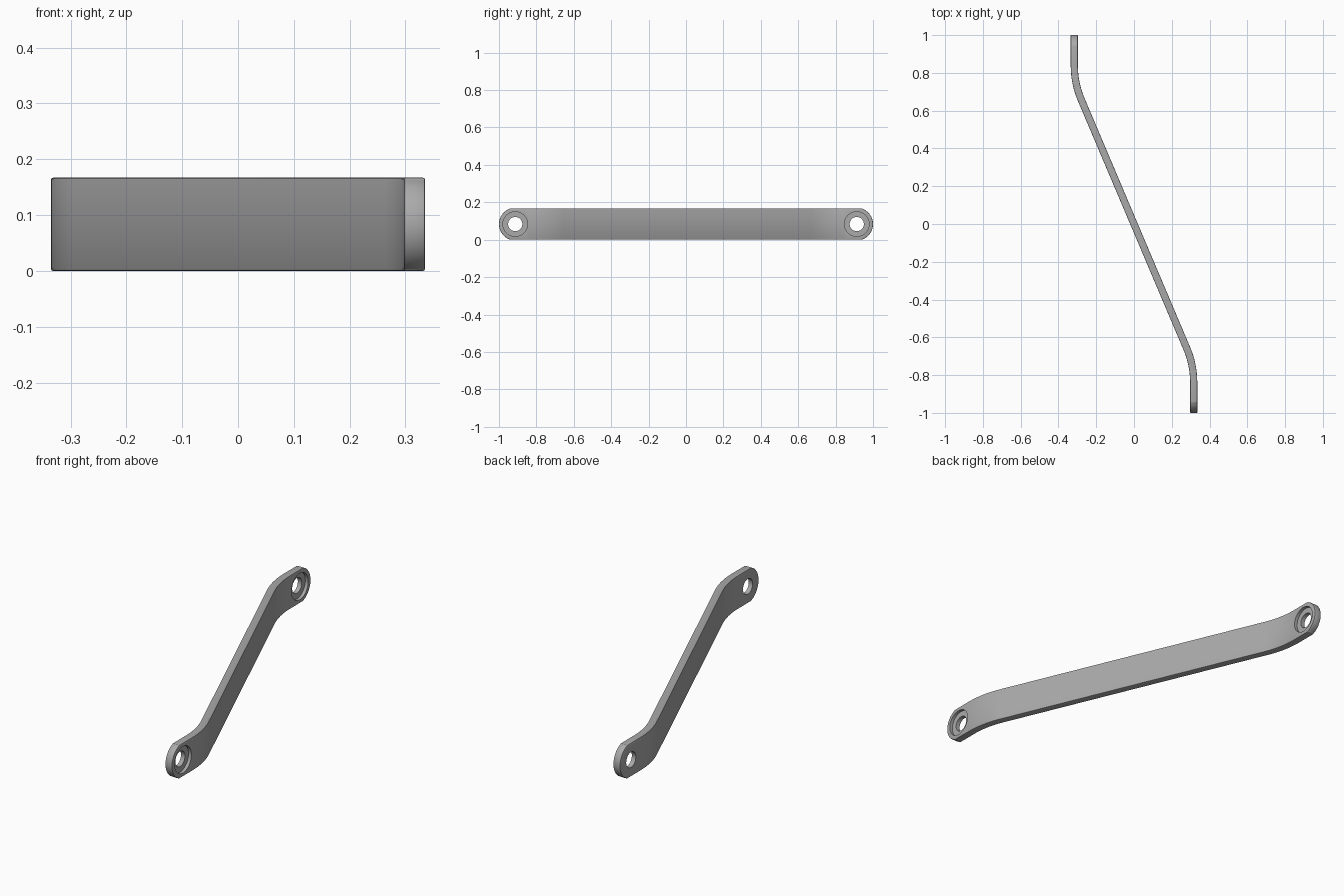
import bpy
import bmesh
from math import sin, cos, tan, atan2, asin, pi
from mathutils import Matrix, Vector

if "Cube" in bpy.data.objects:
    bpy.data.objects.remove(bpy.data.objects["Cube"])

HEIGHT, THICK = 0.167, 0.038
MID = HEIGHT / 2
END_X, KNEE_Y = 0.316, 0.745      # centre line of the end tabs and the bend corner
BEND_R = 0.46
HOLE_Y, END_R = 0.913, 0.087
HOLE_R, BORE_R, BORE_DEPTH = 0.038, 0.066, 0.016

steel = bpy.data.materials.new("grey steel")
steel.use_nodes = True
colour = (0.40, 0.40, 0.40, 1)
steel.diffuse_color = colour
steel.node_tree.nodes["Principled BSDF"].inputs["Base Color"].default_value = colour


def prism(name, outline, direction):
    """Extrude a closed outline along a direction."""
    bm = bmesh.new()
    face = bm.faces.new([bm.verts.new(p) for p in outline])
    top = bmesh.ops.extrude_face_region(bm, geom=[face])["geom"]
    bmesh.ops.translate(bm, vec=direction,
                        verts=[v for v in top if isinstance(v, bmesh.types.BMVert)])
    bmesh.ops.recalc_face_normals(bm, faces=bm.faces)
    return add_object(name, bm)


def cylinder(name, radius, x0, x1, y):
    """Cylinder along x between x0 and x1."""
    bm = bmesh.new()
    place = Matrix.Translation(((x0 + x1) / 2, y, MID)) @ Matrix.Rotation(pi / 2, 4, "Y")
    bmesh.ops.create_cone(bm, cap_ends=True, segments=48, radius1=radius,
                          radius2=radius, depth=x1 - x0, matrix=place)
    return add_object(name, bm)


def add_object(name, bm):
    mesh = bpy.data.meshes.new(name)
    bm.to_mesh(mesh)
    bm.free()
    mesh.materials.append(steel)
    obj = bpy.data.objects.new(name, mesh)
    bpy.context.collection.objects.link(obj)
    return obj


def apply_boolean(obj, cutter, operation):
    mod = obj.modifiers.new("cut", "BOOLEAN")
    mod.operation, mod.object, mod.solver = operation, cutter, "EXACT"
    bpy.ops.object.modifier_apply(modifier=mod.name)
    bpy.data.objects.remove(cutter)


# Bent strip: offset the centre line to both sides, then extrude upward
angle = atan2(END_X, KNEE_Y)
arc_y = KNEE_Y + BEND_R * tan(angle / 2)
arc_centre = Vector((-END_X + BEND_R, arc_y, 0))


def half_side(offset):
    """Back half of one side: tab end, then the bend towards the middle."""
    points = [Vector((-END_X + offset, 1.05, 0))]
    r = BEND_R - offset
    for i in range(13):
        a = angle * i / 12
        points.append(arc_centre + Vector((-r * cos(a), -r * sin(a), 0)))
    return points


right = half_side(THICK / 2)
left = half_side(-THICK / 2)
outline = right + [-p for p in reversed(left)] + [-p for p in right] + list(reversed(left))
bracket = prism("bent_bracket", outline, (0, 0, HEIGHT))
bpy.ops.object.select_all(action="DESELECT")
bpy.context.view_layer.objects.active = bracket
bracket.select_set(True)

# Round the two ends
reach = asin(MID / END_R)
cap = []
for i in range(25):
    a = -reach + 2 * reach * i / 24
    # The first and last points run past the strip for a clean cut
    z = MID + END_R * sin(a) + (-0.01 if i == 0 else 0.01 if i == 24 else 0)
    cap.append((HOLE_Y + END_R * cos(a), z))
stadium = [(-0.6, y, z) for y, z in cap] + [(-0.6, -y, z) for y, z in reversed(cap)]
apply_boolean(bracket, prism("end_cutter", stadium, (1.2, 0, 0)), "INTERSECT")

# Small softened edge all round
bevel = bracket.modifiers.new("edge", "BEVEL")
bevel.width, bevel.segments = 0.005, 2
bevel.limit_method, bevel.angle_limit = "ANGLE", 0.8
bpy.ops.object.modifier_apply(modifier=bevel.name)

# Bolt holes with a counterbore on the left face
for side in (1, -1):
    x, y = -side * END_X, side * HOLE_Y
    face_x = x + THICK / 2
    apply_boolean(bracket, cylinder("hole_cutter", HOLE_R, x - 0.1, x + 0.1, y), "DIFFERENCE")
    apply_boolean(bracket, cylinder("bore_cutter", BORE_R, face_x - BORE_DEPTH,
                                    face_x + 0.1, y), "DIFFERENCE")

bpy.ops.object.shade_smooth_by_angle(angle=0.5)
